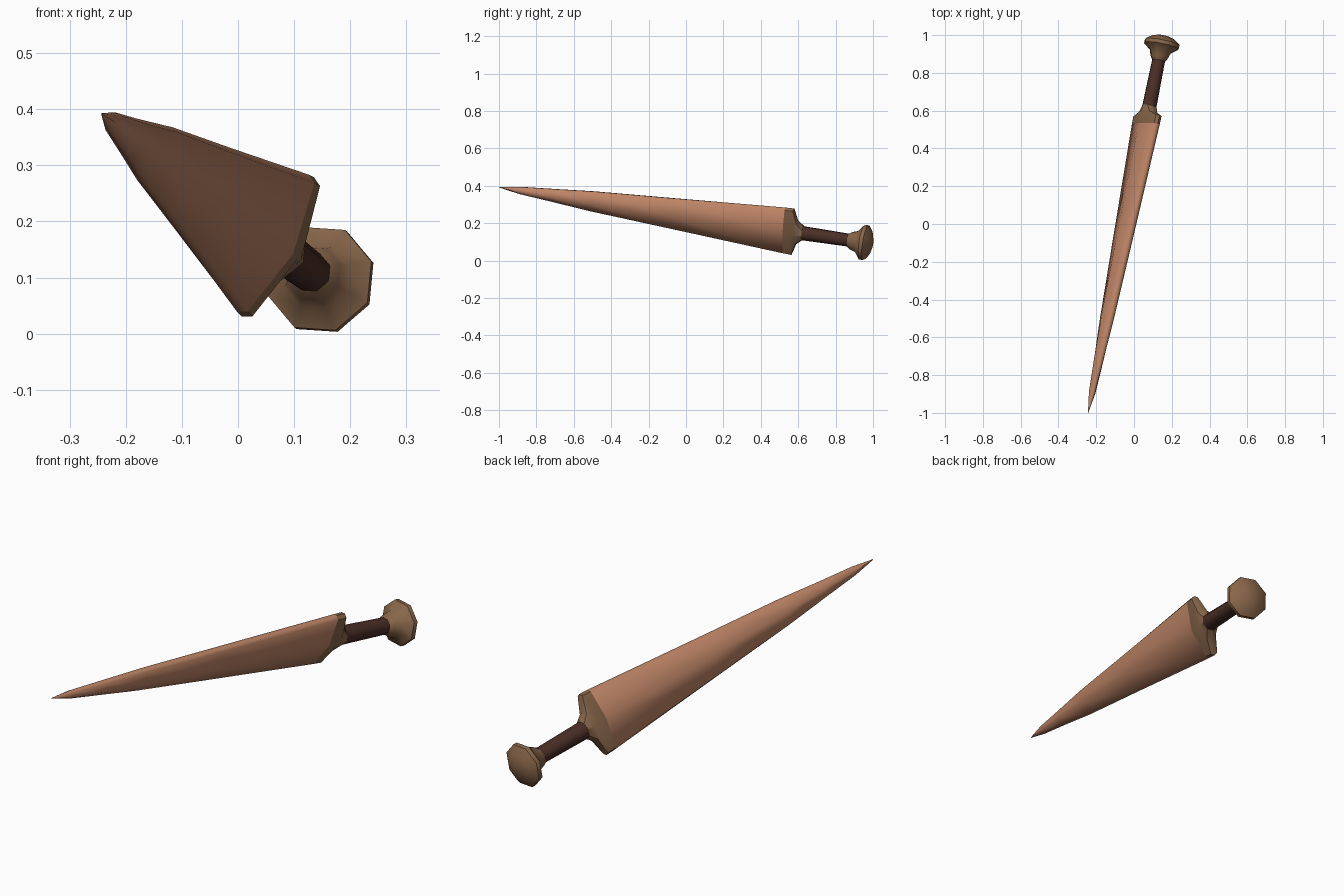
import bpy, math
from mathutils import Vector

if "Cube" in bpy.data.objects:
    bpy.data.objects.remove(bpy.data.objects["Cube"])

# Dagger frame: tip point, axis step (per unit y), blade width and thickness directions
TIP = Vector((-0.243, -1.0, 0.392))
STEP = Vector((0.2, 1.0, -0.1513))
D = STEP.normalized()
W = Vector((0.46, 0.04, 0.887))
W = (W - D * W.dot(D)).normalized()
T = D.cross(W)


def mat(name, rgb):
    m = bpy.data.materials.new(name)
    m.diffuse_color = (*rgb, 1)
    m.use_nodes = True
    m.node_tree.nodes["Principled BSDF"].inputs["Base Color"].default_value = m.diffuse_color
    return m


def octagon(u, w, t, lens):
    """Eight points around the axis; lens=1 is a thin blade section, 0 is round."""
    base = TIP + STEP * u
    pts = []
    for k in range(8):
        c, s = math.cos(k * math.pi / 4), math.sin(k * math.pi / 4)
        if k % 2:
            c = math.copysign(0.707 + 0.228 * lens, c)
            s = math.copysign(0.707 - 0.307 * lens, s)
        pts.append(base + W * (w * c) + T * (t * s))
    return pts


def loft(name, stations, material, angle):
    verts, faces = [], []
    for st in stations:
        verts += octagon(*st)
    for i in range(len(stations) - 1):
        for k in range(8):
            a, b = i * 8 + k, i * 8 + (k + 1) % 8
            faces.append((a, b, b + 8, a + 8))
    n = len(verts)
    faces += [tuple(range(7, -1, -1)), tuple(range(n - 8, n))]
    me = bpy.data.meshes.new(name)
    me.from_pydata(verts, [], faces)
    me.materials.append(material)
    ob = bpy.data.objects.new(name, me)
    bpy.context.collection.objects.link(ob)
    bpy.ops.object.select_all(action='DESELECT')
    ob.select_set(True)
    bpy.context.view_layer.objects.active = ob
    bpy.ops.object.shade_smooth_by_angle(angle=math.radians(angle))
    return ob


copper = mat("copper_blade", (0.52, 0.235, 0.135))
bronze = mat("dull_bronze", (0.25, 0.135, 0.07))
leather = mat("dark_leather", (0.07, 0.028, 0.02))

# Blade: thin lens section tapering to the tip
loft("blade", [(0, .001, .001, 1), (.11, .019, .02, 1), (.29, .036, .029, 1),
               (.5, .058, .035, 1), (.92, .090, .040, 1), (1.525, .138, .042, 1)], copper, 60)

# Guard: short collar shrinking to the grip
loft("guard", [(1.525, .138, .042, 1), (1.57, .140, .043, 1),
               (1.592, .072, .043, .5), (1.625, .040, .040, 0)], bronze, 35)

# Grip
loft("grip", [(1.6, .040, .040, 0), (1.88, .036, .036, 0)], leather, 60)

# Pommel: flared disc with a domed end
loft("pommel", [(1.865, .036, .036, 0), (1.885, .050, .050, 0), (1.915, .060, .060, 0),
                (1.943, .098, .098, 0), (1.962, .098, .098, 0), (1.985, .065, .065, 0),
                (1.996, .028, .028, 0), (1.998, .002, .002, 0)], bronze, 50)
